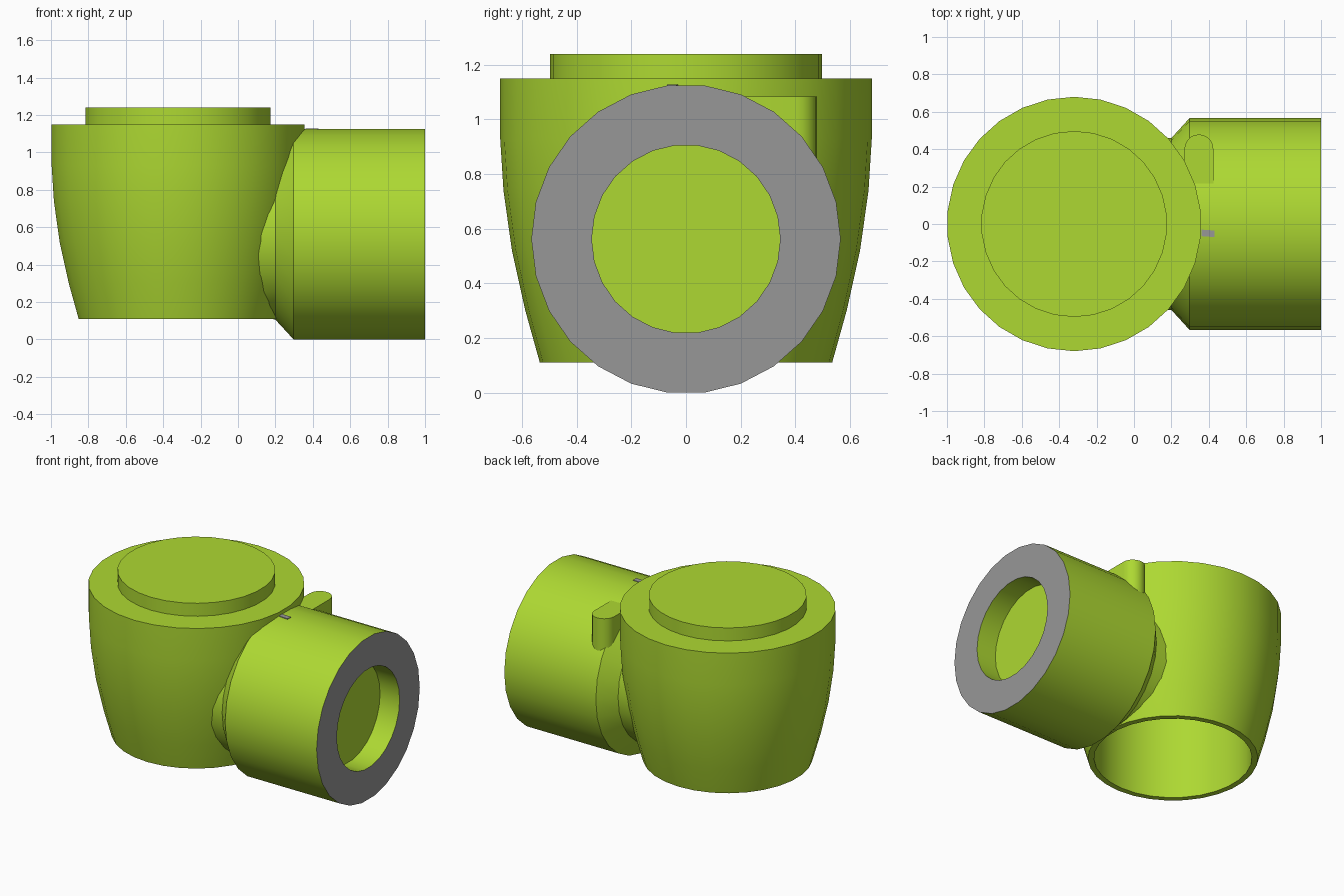
import bpy, bmesh, math
from mathutils import Matrix, Vector

if "Cube" in bpy.data.objects:
    bpy.data.objects.remove(bpy.data.objects["Cube"])


def material(name, rgb):
    m = bpy.data.materials.new(name)
    m.diffuse_color = (*rgb, 1)
    m.use_nodes = True
    m.node_tree.nodes["Principled BSDF"].inputs["Base Color"].default_value = m.diffuse_color
    return m


LIME = material("lime_green", (0.42, 0.69, 0.032))
GREY = material("mid_grey", (0.31, 0.31, 0.31))


def finish(name, bm, mats):
    bmesh.ops.recalc_face_normals(bm, faces=bm.faces)
    me = bpy.data.meshes.new(name)
    bm.to_mesh(me)
    bm.free()
    for m in mats:
        me.materials.append(m)
    ob = bpy.data.objects.new(name, me)
    bpy.context.collection.objects.link(ob)
    return ob


def smooth(ob):
    bpy.ops.object.select_all(action='DESELECT')
    bpy.context.view_layer.objects.active = ob
    ob.select_set(True)
    bpy.ops.object.shade_smooth_by_angle(angle=math.radians(28))


def lathe(name, profile, sides, matrix, mats, phase=0.0, rule=None):
    """Revolve (radius, height) points around local z; radius 0 makes a pole."""
    bm = bmesh.new()
    rings = []
    for r, z in profile:
        if r == 0:
            rings.append([bm.verts.new((0, 0, z))])
        else:
            angles = [phase + 2 * math.pi * i / sides for i in range(sides)]
            rings.append([bm.verts.new((r * math.cos(a), r * math.sin(a), z)) for a in angles])
    for a, b in zip(rings, rings[1:]):
        for i in range(sides):
            j = (i + 1) % sides
            quad = [a[i % len(a)], a[j % len(a)], b[j % len(b)], b[i % len(b)]]
            f = bm.faces.new(list(dict.fromkeys(quad)))
            if rule:
                f.material_index = rule(f.calc_center_median())
    bm.transform(matrix)
    return finish(name, bm, mats)


# Hollow tapered body with raised lid and open bottom
BODY_X = -0.32
body_matrix = Matrix.Translation((BODY_X, 0, 0))
body = lathe("tapered_body", [
    (0, 1.10), (0.497, 1.10), (0.497, 0.11), (0.535, 0.11),
    (0.588, 0.30), (0.637, 0.52), (0.668, 0.74), (0.68, 0.93),
    (0.68, 1.15), (0.497, 1.15), (0.497, 1.24), (0, 1.24)],
    30, body_matrix, [LIME], math.pi / 2)
smooth(body)

# Side socket: neck, chamfer and barrel along +x, with a grey end face
TUBE_Z = 0.562
R = 0.566
tube_matrix = Matrix.Translation((0, 0, TUBE_Z)) @ Matrix.Rotation(math.pi / 2, 4, 'Y')
socket = lathe("side_socket", [
    (0, 0.05), (0.46, 0.05), (0.46, 0.20), (R, 0.297), (R, 1.0),
    (0.345, 1.0), (0.345, 0.85), (0, 0.85)],
    26, tube_matrix, [LIME, GREY], math.pi / 26 * 1.0 + math.pi / 13,
    lambda c: 1 if c.z > 0.999 else 0)

# Trim the neck where it would enter the body cavity
cutter = lathe("cavity_cutter", [(0, -0.2), (0.514, -0.2), (0.514, 1.12), (0, 1.12)],
               30, body_matrix, [LIME], math.pi / 2)
cutter.hide_render = True
mod = socket.modifiers.new("cavity_cut", 'BOOLEAN')
mod.operation = 'DIFFERENCE'
mod.solver = 'EXACT'
mod.object = cutter
bpy.context.view_layer.objects.active = socket
bpy.ops.object.modifier_apply(modifier=mod.name)
bpy.data.objects.remove(cutter)
smooth(socket)


def prism(name, outline, z0, z1, mat):
    bm = bmesh.new()
    base = bm.faces.new([bm.verts.new((x, y, z0)) for x, y in outline])
    top = bmesh.ops.extrude_face_region(bm, geom=[base])["geom"]
    bmesh.ops.translate(bm, vec=Vector((0, 0, z1 - z0)),
                        verts=[v for v in top if isinstance(v, bmesh.types.BMVert)])
    return finish(name, bm, [mat])


# Rounded locating lug standing on the socket
cx, cy, rad = 0.347, 0.402, 0.077
arc = [(cx + rad * math.cos(math.pi * i / 10), cy + rad * math.sin(math.pi * i / 10))
       for i in range(11)]
lug = prism("locating_lug", [(cx - rad, 0.12), (cx + rad, 0.12)] + arc, 0.84, 1.083, LIME)
smooth(lug)

# Small grey index mark on top of the socket
prism("index_mark", [(0.36, -0.065), (0.43, -0.07), (0.43, -0.035), (0.36, -0.03)],
      1.121, 1.128, GREY)
